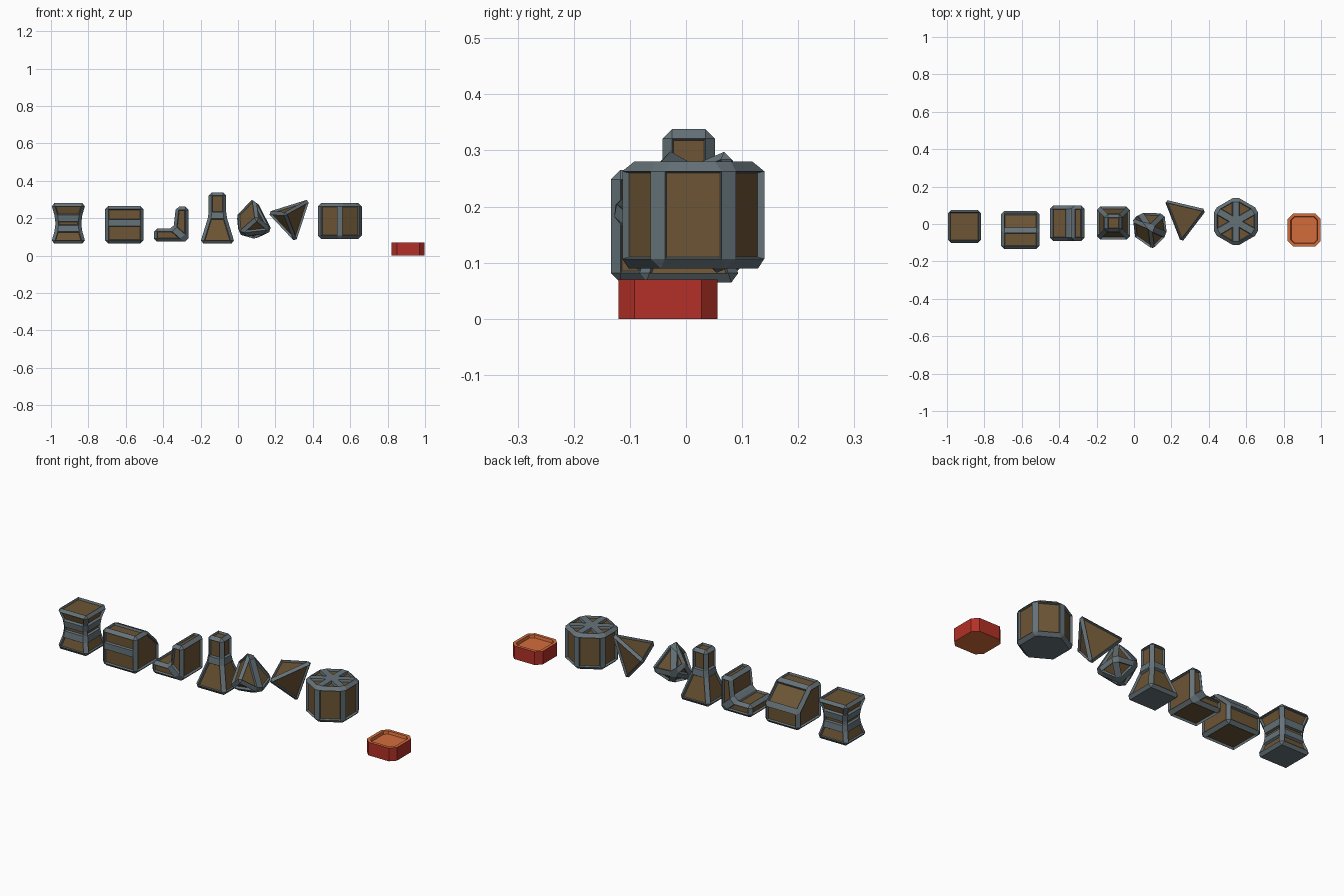
import bpy, bmesh, math
from mathutils import Vector

if "Cube" in bpy.data.objects:
    bpy.data.objects.remove(bpy.data.objects["Cube"])


def material(name, rgb):
    m = bpy.data.materials.new(name)
    m.diffuse_color = (*rgb, 1)
    m.use_nodes = True
    m.node_tree.nodes["Principled BSDF"].inputs["Base Color"].default_value = m.diffuse_color
    return m


METAL = material("metal", (0.13, 0.17, 0.19))
WOOD = material("wood", (0.15, 0.09, 0.035))
RED = material("red", (0.45, 0.03, 0.02))
ORANGE = material("orange", (0.65, 0.15, 0.045))


def finish(bm, name, mats):
    me = bpy.data.meshes.new(name)
    bm.to_mesh(me)
    bm.free()
    for m in mats:
        me.materials.append(m)
    ob = bpy.data.objects.new(name, me)
    bpy.context.collection.objects.link(ob)
    return ob


def framed(bm, name, solid_bottom=False, bar=0.017, sink=0.012):
    """Turn every edge into a chamfered metal bar and sink wooden panels between them."""
    bmesh.ops.recalc_face_normals(bm, faces=bm.faces[:])
    for f in bm.faces:
        f.material_index = 0 if solid_bottom and f.normal.z < -0.99 else 1
    bmesh.ops.bevel(bm, geom=bm.edges[:], offset=bar, offset_type='OFFSET', segments=1,
                    profile=0.5, affect='EDGES', clamp_overlap=False, material=0)
    panels = [f for f in bm.faces if f.material_index == 1]
    rims = bmesh.ops.inset_individual(bm, faces=panels, thickness=0.003, depth=-sink,
                                      use_even_offset=True)
    for f in rims["faces"]:
        f.material_index = 0
    return finish(bm, name, [METAL, WOOD])


def loft(sides, rings, cx, cy, turn, fan_top=False):
    """Stack of regular rings given as (half width across flats, height)."""
    bm = bmesh.new()
    loops = []
    for half, z in rings:
        r = half / math.cos(math.pi / sides)
        loops.append([bm.verts.new((cx + r * math.cos(turn + 2 * math.pi * i / sides),
                                    cy + r * math.sin(turn + 2 * math.pi * i / sides), z))
                      for i in range(sides)])
    for a, b in zip(loops, loops[1:]):
        for i in range(sides):
            j = (i + 1) % sides
            bm.faces.new((a[i], a[j], b[j], b[i]))
    bm.faces.new(loops[0][::-1])
    top = bm.faces.new(loops[-1])
    if fan_top:
        bmesh.ops.poke(bm, faces=[top])
    return bm


def prism(points, to_a, to_b):
    """Extrude a profile between two placement functions; returns mesh and end loops."""
    bm = bmesh.new()
    a = [bm.verts.new(to_a(p)) for p in points]
    b = [bm.verts.new(to_b(p)) for p in points]
    for i in range(len(points)):
        j = (i + 1) % len(points)
        bm.faces.new((a[i], a[j], b[j], b[i]))
    return bm, a, b


def hull(points, grow):
    """Convex solid around a few corners, grown to allow for the chamfers."""
    bm = bmesh.new()
    mid = sum((Vector(p) for p in points), Vector()) / len(points)
    for p in points:
        bm.verts.new(mid + (Vector(p) - mid) * grow)
    bmesh.ops.convex_hull(bm, input=bm.verts[:])
    bmesh.ops.dissolve_limit(bm, angle_limit=math.radians(14), verts=bm.verts[:],
                             edges=bm.edges[:])
    return bm


Q = math.pi / 4

# waisted crate
framed(loft(4, [(0.093, 0.065), (0.070, 0.145), (0.070, 0.20), (0.093, 0.28)],
            -0.907, -0.013, Q), "waisted_crate", True)

# chest crate with sloping back
side = [(-0.134, 0.065), (-0.134, 0.175), (-0.134, 0.265), (-0.03, 0.265),
        (0.07, 0.17), (0.07, 0.065)]
bm, a, b = prism(side, lambda p: (-0.71, *p), lambda p: (-0.505, *p))
bm.faces.new(a)
bm.faces.new(b)
framed(bm, "sloped_chest_crate")

# L-shaped crate, ends split by a mitre bar
ell = [(-0.45, 0.075), (-0.45, 0.145), (-0.345, 0.145), (-0.332, 0.262),
       (-0.265, 0.262), (-0.265, 0.075)]
bm, a, b = prism(ell, lambda p: (p[0], -0.09, p[1]), lambda p: (p[0], 0.098, p[1]))
for end in (a, b):
    bm.faces.new([end[i] for i in (0, 1, 2, 5)])
    bm.faces.new([end[i] for i in (2, 3, 4, 5)])
framed(bm, "corner_crate")

# bottle-shaped crate
framed(loft(4, [(0.093, 0.065), (0.047, 0.215), (0.047, 0.338)], -0.11, 0.005, Q),
       "bottle_crate", True)

# tumbled faceted crate
framed(hull([(0.085, -0.02, 0.315), (-0.01, 0.02, 0.22), (0.0, -0.07, 0.11),
             (0.10, -0.14, 0.20), (0.18, -0.06, 0.13), (0.03, 0.065, 0.17),
             (0.165, 0.06, 0.16), (0.085, 0.0, 0.085)], 1.05), "faceted_crate")

# tetrahedral crate
framed(hull([(0.16, 0.128, 0.23), (0.385, 0.075, 0.30), (0.25, -0.102, 0.225),
             (0.31, 0.06, 0.07)], 1.1), "tetrahedral_crate")

# hexagonal crate with spoked lid
framed(loft(6, [(0.117, 0.09), (0.117, 0.28)], 0.545, 0.013, math.pi / 6, True),
       "hexagonal_crate", True)

# octagonal tray with recessed top
cx, cy, h, c = 0.91, -0.032, 0.088, 0.028
octagon = []
for sx, sy in ((1, 1), (-1, 1), (-1, -1), (1, -1)):
    pair = [(cx + sx * h, cy + sy * (h - c)), (cx + sx * (h - c), cy + sy * h)]
    octagon += pair if sx == sy else pair[::-1]
bm, a, b = prism(octagon, lambda p: (*p, 0), lambda p: (*p, 0.07))
floor = bm.faces.new(a)
top = bm.faces.new(b)
bmesh.ops.recalc_face_normals(bm, faces=bm.faces[:])
floor.material_index = top.material_index = 1
bmesh.ops.inset_individual(bm, faces=[top], thickness=0.016, depth=0, use_even_offset=True)
bmesh.ops.inset_individual(bm, faces=[top], thickness=0.003, depth=-0.015, use_even_offset=True)
finish(bm, "tray", [RED, ORANGE])
